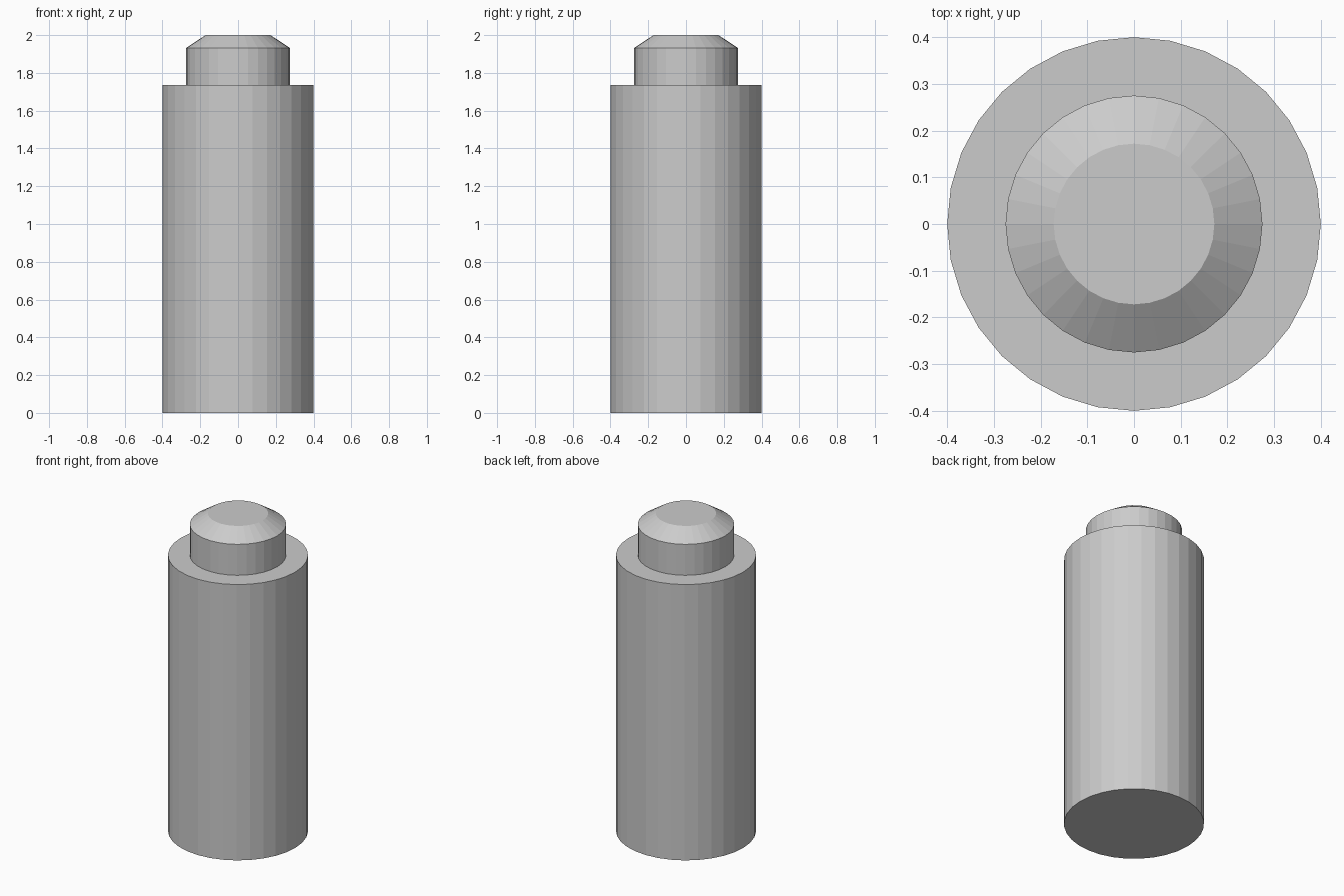
import bpy, bmesh
from math import cos, sin, tau

if "Cube" in bpy.data.objects:
    bpy.data.objects.remove(bpy.data.objects["Cube"])

SIDES = 32

# Half profile of the stepped pin: (radius, height)
profile = [
    (0.40, 0.0),      # base
    (0.40, 1.737),    # body top / shoulder
    (0.275, 1.737),   # neck foot
    (0.275, 1.932),   # chamfer start
    (0.172, 2.0),     # flat tip
]

bm = bmesh.new()
rings = [[bm.verts.new((r * cos(tau * i / SIDES), r * sin(tau * i / SIDES), z))
          for i in range(SIDES)] for r, z in profile]

# Walls, shoulder and chamfer between neighbouring rings
for low, high in zip(rings, rings[1:]):
    for i in range(SIDES):
        j = (i + 1) % SIDES
        bm.faces.new((low[i], low[j], high[j], high[i]))

# End caps
bm.faces.new(rings[0][::-1])
bm.faces.new(rings[-1])

mesh = bpy.data.meshes.new("stepped_pin")
bm.to_mesh(mesh)
bm.free()
pin = bpy.data.objects.new("stepped_pin", mesh)
bpy.context.collection.objects.link(pin)
